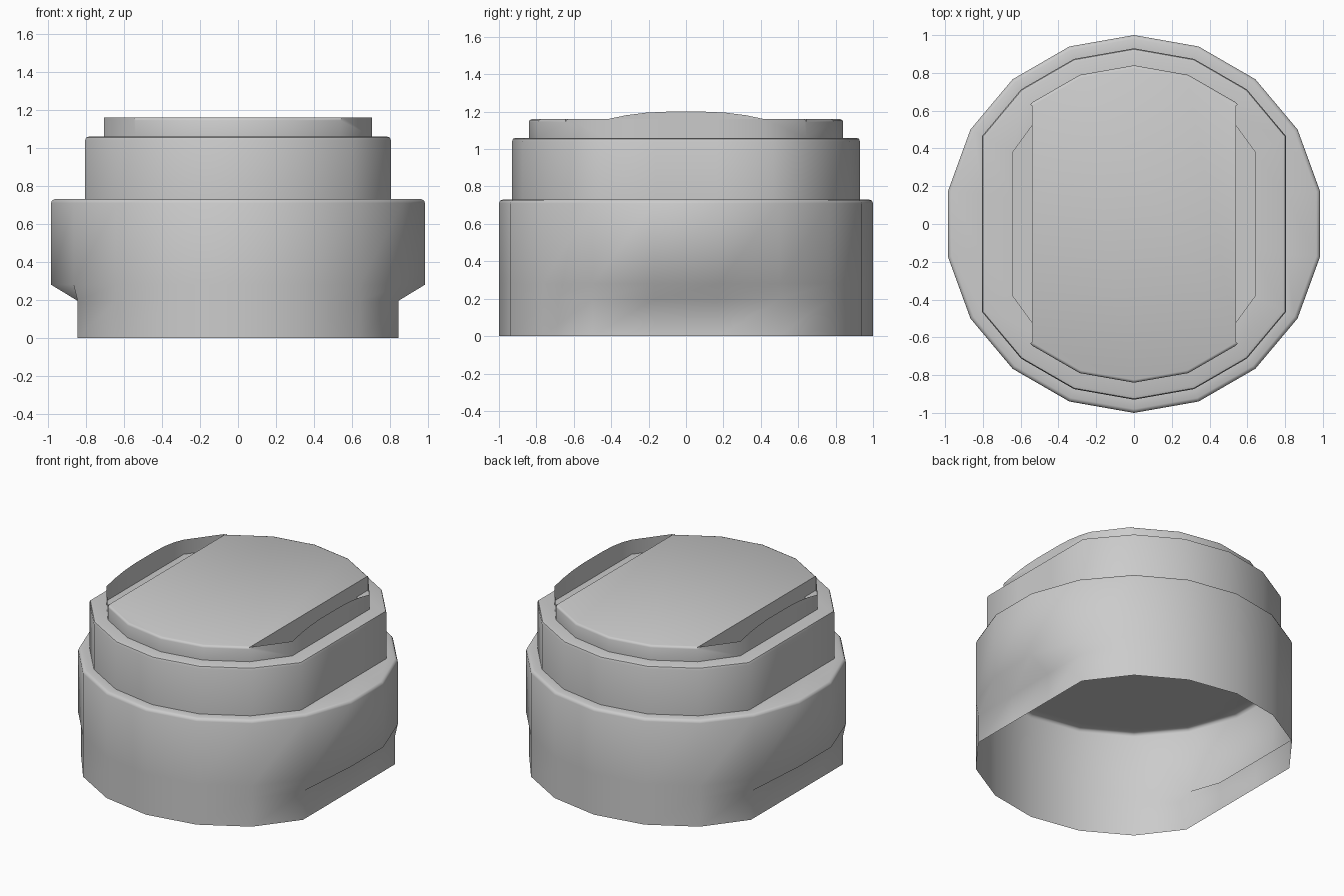
import bpy, bmesh, math

if "Cube" in bpy.data.objects:
    bpy.data.objects.remove(bpy.data.objects["Cube"])

SIDES = 18


def outline(radius, flat_x):
    """18-sided ring whose left and right sides are flattened at +-flat_x."""
    pts = []
    for i in range(SIDES):
        a = math.radians(10 + 20 * i)
        x, y = radius * math.cos(a), radius * math.sin(a)
        pts.append((max(-flat_x, min(flat_x, x)), y))
    return pts


def loft(bm, profile):
    """Skin stacked rings given as (radius, flat_x, z)."""
    rings = [[bm.verts.new((x, y, z)) for x, y in outline(r, f)]
             for r, f, z in profile]
    for a, b in zip(rings, rings[1:]):
        for i in range(SIDES):
            j = (i + 1) % SIDES
            bm.faces.new((a[i], a[j], b[j], b[i]))
    return rings


def finish(bm, name, angle=35):
    me = bpy.data.meshes.new(name)
    bm.to_mesh(me)
    bm.free()
    ob = bpy.data.objects.new(name, me)
    bpy.context.collection.objects.link(ob)
    bpy.ops.object.select_all(action='DESELECT')
    ob.select_set(True)
    bpy.context.view_layer.objects.active = ob
    bpy.ops.object.shade_smooth_by_angle(angle=math.radians(angle))
    return ob


# Open-bottomed outer shell with side cutaways near the base
bm = bmesh.new()
loft(bm, [(1.0, 0.845, 0.0), (1.0, 0.845, 0.195), (1.0, 2, 0.28),
          (1.0, 2, 0.71), (0.994, 2, 0.724), (0.98, 2, 0.73),
          (0.93, 0.805, 0.73)])
finish(bm, "outer_shell", 50)

# Middle tier: closed underneath, with a recess in its top
bm = bmesh.new()
rings = loft(bm, [(0.93, 0.805, 0.73), (0.93, 0.805, 1.04),
                  (0.925, 0.80, 1.055), (0.91, 0.785, 1.06),
                  (0.765, 0.64, 1.06), (0.765, 0.64, 0.96)])
bm.faces.new(list(reversed(rings[0])))
bm.faces.new(rings[-1])
finish(bm, "middle_tier", 50)

# Top tier: thin rim wall plus a flat plate across the middle
bm = bmesh.new()
low, top = loft(bm, [(0.84, 0.707, 1.06), (0.84, 0.707, 1.16)])
plate = bm.faces.new([v for v in top if abs(v.co.x) < 0.6])
edges = [e for e in plate.edges if len(e.link_faces) == 2]
bmesh.ops.bevel(bm, geom=edges, offset=0.015, segments=2, profile=0.5,
                affect='EDGES')
finish(bm, "top_plate", 50)

# Slot walls beside the plate and raised ears on the rim
ear = [(-0.42, 1.16), (0.42, 1.16), (0.32, 1.181), (0.21, 1.195),
       (0.10, 1.20), (-0.10, 1.20), (-0.21, 1.195), (-0.32, 1.181)]
slot = [(-0.643, 0.96), (0.643, 0.96), (0.643, 1.16), (-0.643, 1.16)]
for name, x, shape in (("rim_ear", 0.707, ear), ("slot_wall", 0.538, slot)):
    for side, s in (("right", 1), ("left", -1)):
        bm = bmesh.new()
        bm.faces.new([bm.verts.new((s * x, s * y, z)) for y, z in shape])
        finish(bm, name + "_" + side)
